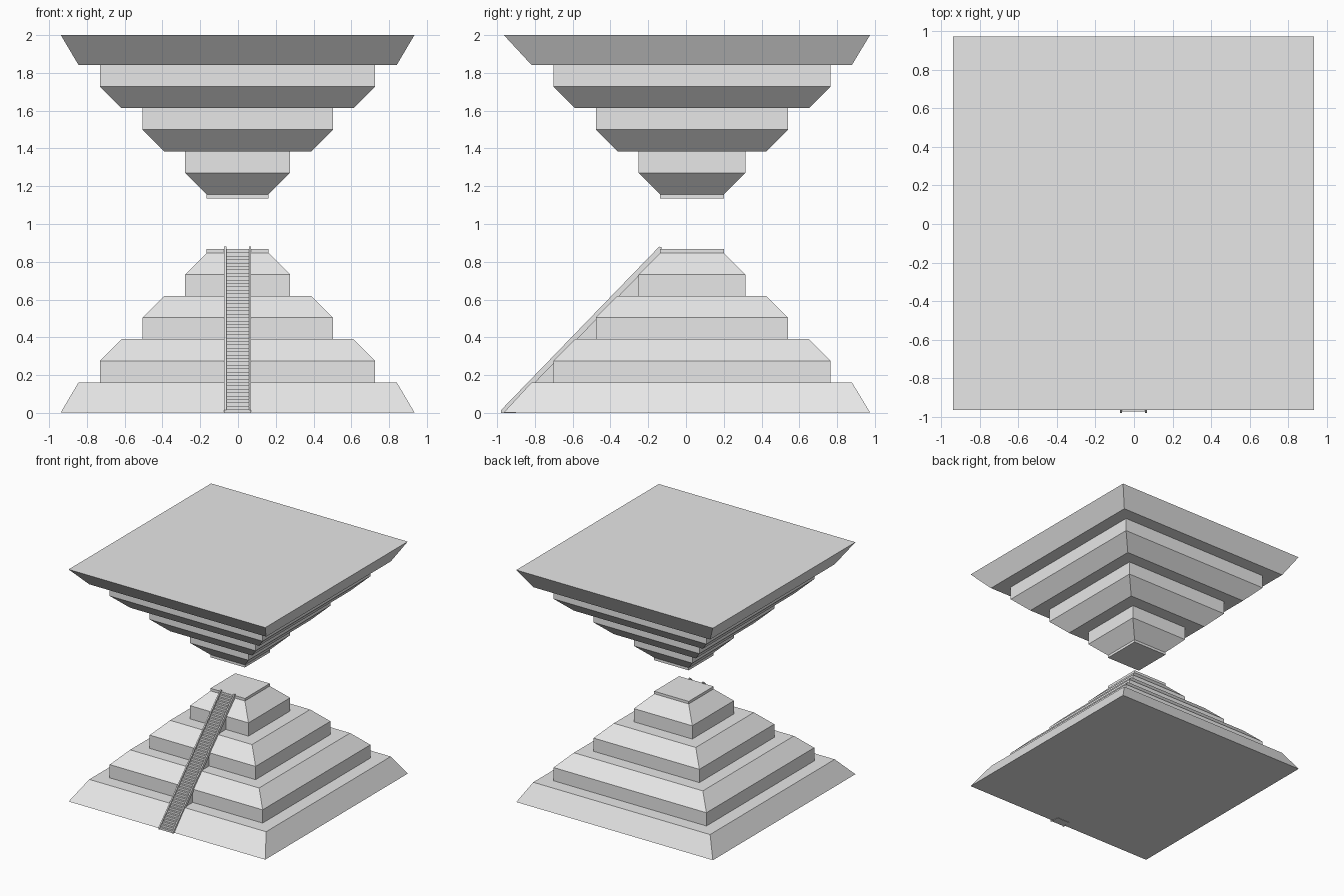
import bpy
import bmesh

cube = bpy.data.objects.get("Cube")
if cube:
    bpy.data.objects.remove(cube, do_unlink=True)

stone = bpy.data.materials.new("grey_stone")
stone.use_nodes = True
GREY = (0.8, 0.8, 0.8, 1)
stone.diffuse_color = GREY
stone.node_tree.nodes["Principled BSDF"].inputs["Base Color"].default_value = GREY

CX, CY = -0.002, 0.0315     # pyramid axis
BASE, STEP = 0.162, 0.114   # base height, tier wall and slope height


def add_object(name, bm):
    bmesh.ops.recalc_face_normals(bm, faces=bm.faces)
    mesh = bpy.data.meshes.new(name)
    bm.to_mesh(mesh)
    bm.free()
    mesh.materials.append(stone)
    obj = bpy.data.objects.new(name, mesh)
    bpy.context.collection.objects.link(obj)


def stacked_pyramid(name, flip):
    """Lofts rectangular rings (x half, front y, back y, z) into one solid."""
    rings = [(0.936, -0.964, 0.974, 0.003), (0.842, -0.817, 0.878, BASE)]
    z = BASE
    for half in (0.728, 0.504, 0.278):
        for inset, rise in ((0, 0), (0, STEP), (STEP, STEP)):
            z += rise
            r = half - inset
            rings.append((r, CY - r - 0.005, CY + r + 0.005, z))
    r, front, back, z = rings[-1]
    rings.append((r, front, back, z + 0.022))

    bm = bmesh.new()
    loops = []
    for r, front, back, z in rings:
        z = 2.003 - z if flip else z
        loops.append([bm.verts.new((CX + x, y, z)) for x, y in
                      ((-r, front), (r, front), (r, back), (-r, back))])
    for low, high in zip(loops, loops[1:]):
        for i in range(4):
            j = (i + 1) % 4
            bm.faces.new((low[i], low[j], high[j], high[i]))
    bm.faces.new(loops[0])
    bm.faces.new(loops[-1])
    add_object(name, bm)


def extrude_profile(name, points, x0, x1):
    """Extrudes a (y, z) outline along x."""
    bm = bmesh.new()
    face = bm.faces.new([bm.verts.new((x0, y, z)) for y, z in points])
    out = bmesh.ops.extrude_face_region(bm, geom=[face])
    moved = [v for v in out["geom"] if isinstance(v, bmesh.types.BMVert)]
    bmesh.ops.translate(bm, verts=moved, vec=(x1 - x0, 0, 0))
    add_object(name, bm)


# Lower pyramid and the inverted one floating above it
stacked_pyramid("lower_pyramid", False)
stacked_pyramid("upper_inverted_pyramid", True)

# Solid staircase up the front
COUNT, START, TOP_Y, TOP_Z = 48, -0.973, -0.142, 0.867
run, rise = (TOP_Y - START) / (COUNT - 1), TOP_Z / COUNT
outline = [(START, 0)]
for i in range(COUNT):
    y = START + i * run
    if i:
        outline.append((y, i * rise))
    outline.append((y, (i + 1) * rise))
outline += [(-0.13, TOP_Z), (-0.13, 0.004), (-0.9, 0.004), (-0.9, 0)]
extrude_profile("staircase", outline, -0.065, 0.06)

# Sloping side rails
rail = [(-0.98, 0), (-0.98, 0.014), (-0.142, 0.88), (-0.13, 0.878),
        (-0.13, 0.85), (-0.955, 0)]
for side, x in (("right", -0.073), ("left", 0.057)):
    extrude_profile(side + "_stair_rail", rail, x, x + 0.011)
